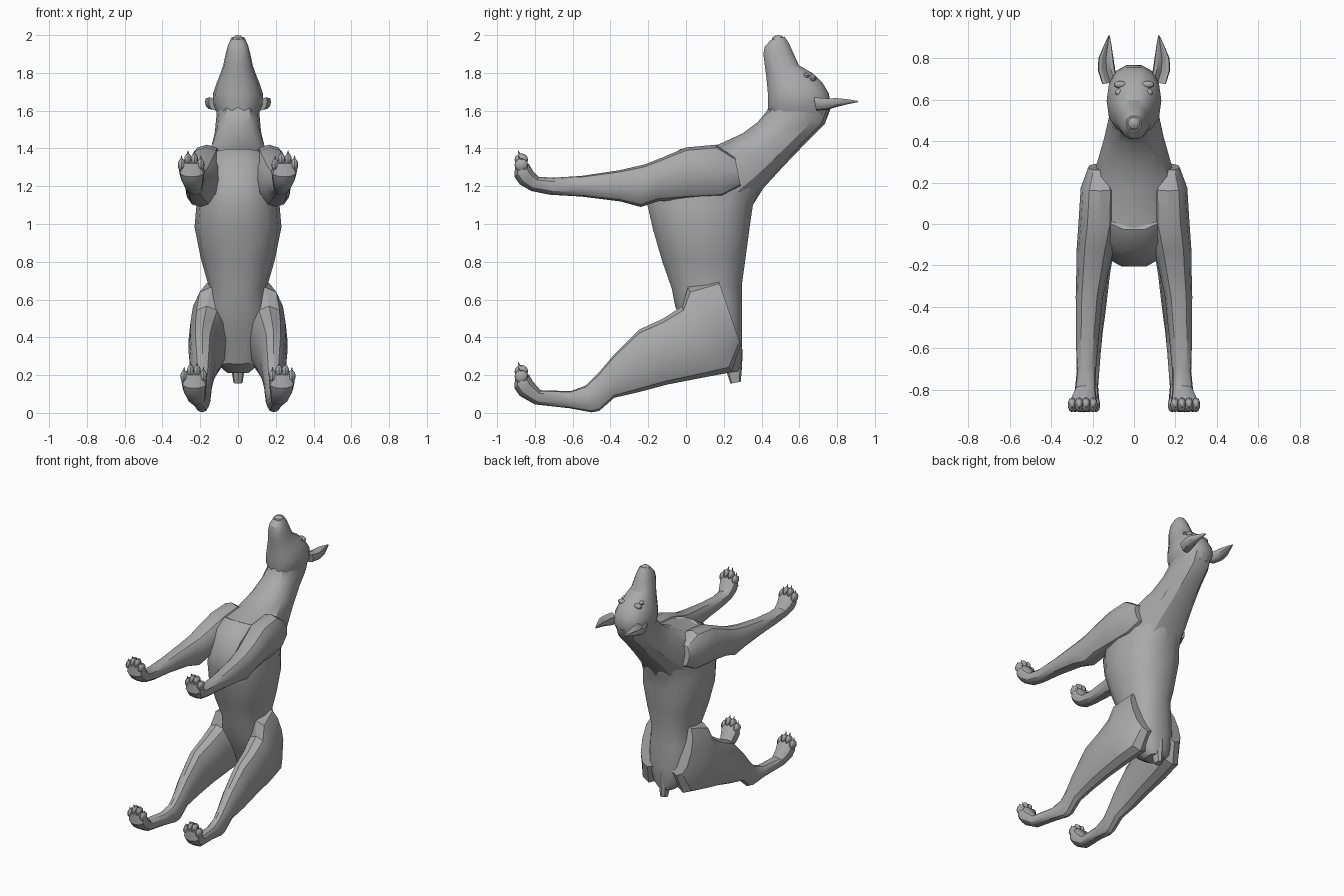
import bpy, bmesh, math
from mathutils import Matrix, Vector

coat = bpy.data.materials.new("grey_coat")
coat.diffuse_color = (0.4, 0.4, 0.4, 1)


def finish(name, bm, mirror=False):
    bmesh.ops.recalc_face_normals(bm, faces=bm.faces)
    mesh = bpy.data.meshes.new(name)
    bm.to_mesh(mesh)
    bm.free()
    mesh.materials.append(coat)
    obj = bpy.data.objects.new(name, mesh)
    bpy.context.collection.objects.link(obj)
    if mirror:
        obj.modifiers.new("mirror", 'MIRROR')
    bpy.ops.object.select_all(action='DESELECT')
    obj.select_set(True)
    bpy.context.view_layer.objects.active = obj
    bpy.ops.object.shade_smooth_by_angle(angle=math.radians(32))
    return obj


def loft(name, sections, sides=12, power=0.85, mirror=False, cup=0.0):
    """Section: low point (y, z), high point (y, z), x centre, half width."""
    bm = bmesh.new()
    rings = []
    for y1, z1, y2, z2, xc, w in sections:
        lo, hi = Vector((xc, y1, z1)), Vector((xc, y2, z2))
        mid, half = (lo + hi) / 2, (hi - lo) / 2
        ring = []
        for i in range(sides):
            a = math.tau * i / sides
            c, s = math.cos(a), math.sin(a)
            u = math.copysign(abs(c) ** power, c)
            v = math.copysign(abs(s) ** power, s)
            if cup and v > 0.3:
                v -= cup * (1 - abs(u)) * 2
            ring.append(bm.verts.new(mid + half * v + Vector((u * w, 0, 0))))
        rings.append(ring)
    for a, b in zip(rings, rings[1:]):
        for i in range(sides):
            j = (i + 1) % sides
            bm.faces.new((a[i], a[j], b[j], b[i]))
    bm.faces.new(rings[0])
    bm.faces.new(rings[-1])
    return finish(name, bm, mirror)


def blobs(name, items, mirror=False):
    """Ellipsoids given as (centre, radii)."""
    bm = bmesh.new()
    for centre, radii in items:
        m = Matrix.Translation(centre) @ Matrix.Diagonal((*radii, 1))
        bmesh.ops.create_uvsphere(bm, u_segments=10, v_segments=6, radius=1, matrix=m)
    return finish(name, bm, mirror)


def toes(name, xc, z):
    # four toes across the paw, the middle pair further forward
    items = []
    for k in (-1.5, -0.5, 0.5, 1.5):
        lift = 0.015 if abs(k) < 1 else -0.012
        items.append(((xc + k * 0.034, -0.872, z + lift), (0.021, 0.036, 0.034)))
    blobs(name, items, True)
    # claws
    bm = bmesh.new()
    for (x, y, zz), r in items:
        m = Matrix.Translation((x, y - 0.012, zz + 0.035)) @ Matrix.Rotation(0.3, 4, 'X')
        bmesh.ops.create_cone(bm, segments=5, radius1=0.009, radius2=0.001,
                              depth=0.03, cap_ends=True, matrix=m)
    finish(name + "_claws", bm, True)


# trunk from rump to chest
loft("torso", [
    (0.16, 0.21, 0.28, 0.22, 0, 0.06),
    (0.08, 0.26, 0.295, 0.27, 0, 0.12),
    (0.03, 0.38, 0.30, 0.40, 0, 0.165),
    (-0.06, 0.56, 0.30, 0.56, 0, 0.165),
    (-0.08, 0.66, 0.30, 0.68, 0, 0.155),
    (-0.13, 0.80, 0.32, 0.82, 0, 0.195),
    (-0.18, 0.97, 0.345, 1.00, 0, 0.23),
    (-0.21, 1.10, 0.36, 1.10, 0, 0.22),
    (-0.20, 1.20, 0.385, 1.15, 0, 0.21),
    (-0.13, 1.34, 0.39, 1.19, 0, 0.205),
    (-0.03, 1.40, 0.38, 1.22, 0, 0.19)], sides=14)

loft("neck", [
    (-0.03, 1.395, 0.36, 1.11, 0, 0.20),
    (0.17, 1.42, 0.41, 1.19, 0, 0.18),
    (0.30, 1.48, 0.52, 1.31, 0, 0.145),
    (0.38, 1.54, 0.64, 1.435, 0, 0.122),
    (0.43, 1.60, 0.735, 1.53, 0, 0.115),
    (0.45, 1.66, 0.765, 1.61, 0, 0.115)])

loft("head", [
    (0.44, 1.58, 0.745, 1.56, 0, 0.105),
    (0.43, 1.63, 0.77, 1.63, 0, 0.13),
    (0.43, 1.69, 0.76, 1.69, 0, 0.132),
    (0.425, 1.75, 0.725, 1.75, 0, 0.112),
    (0.42, 1.80, 0.67, 1.80, 0, 0.092),
    (0.415, 1.84, 0.60, 1.84, 0, 0.078),
    (0.408, 1.90, 0.57, 1.905, 0, 0.065),
    (0.415, 1.94, 0.545, 1.96, 0, 0.052),
    (0.45, 1.975, 0.522, 1.992, 0, 0.036)], sides=14)

blobs("nose", [((0, 0.488, 1.972), (0.034, 0.036, 0.028))])
blobs("eyes", [((0.072, 0.635, 1.785), (0.02, 0.018, 0.016))], True)
blobs("brows", [((0.066, 0.672, 1.772), (0.032, 0.018, 0.02))], True)

loft("ears", [
    (0.69, 1.60, 0.67, 1.70, 0.115, 0.04),
    (0.75, 1.605, 0.74, 1.69, 0.133, 0.042),
    (0.80, 1.62, 0.80, 1.685, 0.135, 0.036),
    (0.86, 1.635, 0.86, 1.67, 0.127, 0.019),
    (0.91, 1.645, 0.91, 1.655, 0.12, 0.003)], mirror=True, cup=0.6)

# limbs, from the body to the toes
loft("front_legs", [
    (0.29, 1.20, 0.26, 1.35, 0.165, 0.055),
    (0.19, 1.14, 0.16, 1.42, 0.165, 0.092),
    (0.0, 1.13, 0.0, 1.405, 0.17, 0.098),
    (-0.15, 1.12, -0.13, 1.35, 0.19, 0.088),
    (-0.24, 1.09, -0.22, 1.315, 0.20, 0.078),
    (-0.35, 1.12, -0.35, 1.285, 0.215, 0.066),
    (-0.55, 1.145, -0.55, 1.255, 0.225, 0.055),
    (-0.72, 1.155, -0.70, 1.245, 0.23, 0.046),
    (-0.82, 1.175, -0.78, 1.25, 0.235, 0.05),
    (-0.88, 1.21, -0.81, 1.28, 0.242, 0.062),
    (-0.908, 1.25, -0.83, 1.315, 0.245, 0.068),
    (-0.905, 1.32, -0.86, 1.34, 0.245, 0.055)], mirror=True)

loft("hind_legs", [
    (0.29, 0.36, 0.17, 0.705, 0.12, 0.085),
    (0.24, 0.215, 0.01, 0.665, 0.145, 0.105),
    (0.08, 0.185, -0.02, 0.565, 0.165, 0.098),
    (-0.10, 0.15, -0.12, 0.50, 0.178, 0.084),
    (-0.25, 0.11, -0.25, 0.44, 0.187, 0.07),
    (-0.38, 0.08, -0.38, 0.31, 0.187, 0.055),
    (-0.46, 0.01, -0.46, 0.215, 0.187, 0.045),
    (-0.50, 0.003, -0.53, 0.145, 0.19, 0.04),
    (-0.62, 0.025, -0.61, 0.115, 0.20, 0.04),
    (-0.80, 0.045, -0.77, 0.12, 0.22, 0.047),
    (-0.88, 0.09, -0.81, 0.165, 0.23, 0.062),
    (-0.908, 0.13, -0.83, 0.20, 0.232, 0.068),
    (-0.905, 0.20, -0.86, 0.225, 0.232, 0.055)], mirror=True)

toes("front_toes", 0.248, 1.325)
toes("hind_toes", 0.234, 0.205)

# docked tail
loft("tail", [
    (0.20, 0.30, 0.30, 0.34, 0, 0.04),
    (0.21, 0.23, 0.297, 0.25, 0, 0.036),
    (0.235, 0.155, 0.29, 0.165, 0, 0.024)], sides=8)
